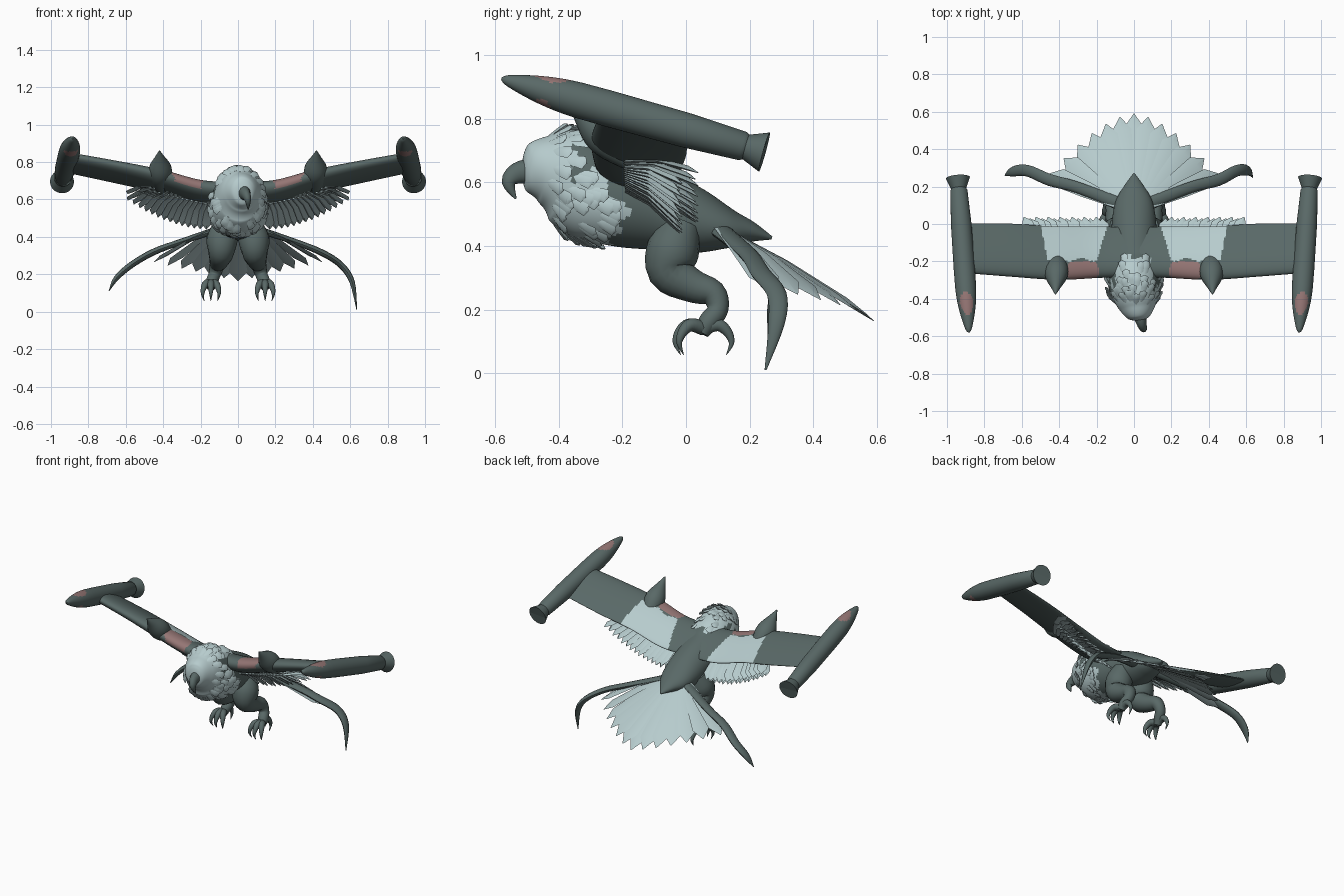
import bpy, bmesh, math, random
from mathutils import Vector

if "Cube" in bpy.data.objects:
    bpy.data.objects.remove(bpy.data.objects["Cube"])
random.seed(4)
X, Y = Vector((1, 0, 0)), Vector((0, 1, 0))
DARK, PALE, RED = 0, 1, 2


def material(name, colour):
    m = bpy.data.materials.new(name)
    m.use_nodes = True
    m.diffuse_color = (*colour, 1)
    m.node_tree.nodes["Principled BSDF"].inputs["Base Color"].default_value = (*colour, 1)
    return m


MATS = [material("slate_grey", (0.1, 0.14, 0.135)),
        material("pale_blue_grey", (0.47, 0.6, 0.61)),
        material("dusty_red", (0.3, 0.18, 0.175))]


def spline(rows, k):
    """Smoothly resample rows of numbers, k steps per segment."""
    if k == 1:
        return rows
    out = []
    for i in range(len(rows) - 1):
        p0, p1, p2 = rows[max(i - 1, 0)], rows[i], rows[i + 1]
        p3 = rows[min(i + 2, len(rows) - 1)]
        for j in range(k):
            t = j / k
            out.append([b + 0.5 * t * (c - a + t * (2*a - 5*b + 4*c - d + t * (3*(b - c) + d - a)))
                        for a, b, c, d in zip(p0, p1, p2, p3)])
    return out + [rows[-1]]


def tube(bm, rows, ref=X, n=16, k=4, taper=0.0):
    """Loft ellipses along rows of (x, y, z, side radius, normal radius)."""
    rows = spline(rows, k)
    pts = [Vector(r[:3]) for r in rows]
    rings = []
    for i, (p, r) in enumerate(zip(pts, rows)):
        t = (pts[min(i + 1, len(pts) - 1)] - pts[max(i - 1, 0)]).normalized()
        side = (ref - t * ref.dot(t)).normalized()
        up = t.cross(side)
        ring = []
        for j in range(n):
            a = math.tau * j / n
            ring.append(bm.verts.new(p + side * max(r[3], 0.001) * math.cos(a)
                        + up * max(r[4], 0.001) * math.sin(a) * (1 - taper * math.cos(a))))
        rings.append(ring)
    for a, b in zip(rings, rings[1:]):
        for j in range(n):
            bm.faces.new((a[j], a[(j + 1) % n], b[(j + 1) % n], b[j]))
    bm.faces.new(rings[0])
    bm.faces.new(rings[-1][::-1])


def feather(bm, base, tip, width, ref=None, droop=0.0):
    """Flat pointed blade with a central ridge."""
    d = tip - base
    ref = ref or Vector((d.y, -d.x, 0))
    shape = ((0, 0.5), (0.45, 0.85), (0.85, 1), (1, 0.04))
    tube(bm, [(*(base + d * t + Vector((0, 0, droop * t * (1 - t)))), width * w, 0.007 * w + 0.001)
              for t, w in shape], ref, n=4, k=1)


def dark(c, n):
    return DARK


def pale(c, n):
    return PALE


def finish(name, bm, rule=dark, angle=45):
    bmesh.ops.recalc_face_normals(bm, faces=bm.faces)
    for f in bm.faces:
        f.material_index = rule(f.calc_center_median(), f.normal)
        f.smooth = True
    mesh = bpy.data.meshes.new(name)
    bm.to_mesh(mesh)
    bm.free()
    for m in MATS:
        mesh.materials.append(m)
    mesh.set_sharp_from_angle(angle=math.radians(angle))
    ob = bpy.data.objects.new(name, mesh)
    bpy.context.collection.objects.link(ob)


# Head, chest and back in one loft; the pale hood has a jagged hem
def plumage(c, n):
    hem = -0.175 + 0.015 * math.sin(60 * c.x + 60 * c.z)
    if c.z < 0.65 or abs(c.x) > 0.1:
        hem -= 0.8 * abs(c.z - 0.5)
    cheek = abs(c.x) > 0.09 and -0.36 < c.y < -0.3 and 0.6 < c.z < 0.66
    return PALE if c.y < hem and not cheek else DARK


bm = bmesh.new()
tube(bm, [(0.03, -0.515, 0.64, 0.02, 0.02), (0.028, -0.5, 0.64, 0.058, 0.07),
          (0.02, -0.45, 0.64, 0.095, 0.105), (0.01, -0.38, 0.625, 0.125, 0.148),
          (0, -0.29, 0.58, 0.145, 0.165), (0, -0.2, 0.54, 0.145, 0.145),
          (0, -0.08, 0.51, 0.125, 0.125), (0, 0.04, 0.475, 0.115, 0.1),
          (0, 0.13, 0.455, 0.095, 0.065), (0, 0.2, 0.445, 0.055, 0.035),
          (0, 0.27, 0.425, 0.005, 0.005)], n=64, k=10)
bm.normal_update()
bmesh.ops.recalc_face_normals(bm, faces=bm.faces)
spots = [(f.calc_center_median(), f.normal.copy()) for f in bm.faces]
spots = [(c, n) for c, n in spots if c.y > -0.42 and plumage(c + Y * 0.035, n) == PALE]
finish("body", bm, plumage)

# Ruffled feathers on the crown and neck
bm = bmesh.new()
for c, n in random.sample(spots, 90):
    back = Vector((0, 1, -0.35))
    back = (back - n * back.dot(n)).normalized()
    feather(bm, c - back * 0.02 - n * 0.004, c + back * 0.045 + n * 0.014, 0.022, n.cross(back))
finish("neck_feathers", bm, pale)

# Hooked beak
bm = bmesh.new()
tube(bm, [(0.03, -0.48, 0.635, 0.038, 0.042), (0.04, -0.53, 0.628, 0.027, 0.034),
          (0.052, -0.557, 0.598, 0.018, 0.022), (0.055, -0.535, 0.548, 0.003, 0.003)])
finish("beak", bm)

# Tail fan
bm = bmesh.new()
COUNT = 13
for i in range(COUNT):
    u = 2 * i / (COUNT - 1) - 1
    feather(bm, Vector((0.09 * u, 0.11, 0.46)),
            Vector((0.45 * u, 0.59 - 0.32 * abs(u) ** 1.6, 0.165 + 0.1 * abs(u))),
            0.052, droop=0.05)
finish("tail_fan", bm, pale, 30)

# Curved tail horns along the fan's edges, the left one hanging lower
HORNS = {"left": [(0.06, 0.1, 0.455), (0.3, 0.195, 0.375), (0.45, 0.235, 0.315),
                  (0.55, 0.285, 0.25), (0.61, 0.285, 0.16), (0.635, 0.25, 0.01)],
         "right": [(-0.06, 0.1, 0.455), (-0.3, 0.195, 0.375), (-0.45, 0.235, 0.32),
                   (-0.57, 0.285, 0.25), (-0.65, 0.28, 0.18), (-0.69, 0.26, 0.11)]}
for side, path in HORNS.items():
    bm = bmesh.new()
    widths = (0.035, 0.03, 0.032, 0.031, 0.026, 0.003)
    tube(bm, [(*p, w, w * 0.55) for p, w in zip(path, widths)], Y, n=12)
    finish(side + "_tail_horn", bm)


# Red patch on the leading edge, pale patch over the inner rear
def wing_colour(c, n):
    x = abs(c.x)
    wobble = 0.01 * math.sin(50 * x)
    oval = ((x - 0.275) / 0.085) ** 4 + ((c.y + 0.25) / 0.05) ** 4
    if n.z > -0.35 and oval < 1:
        return RED
    if n.z > 0.1 and 0.14 - 0.3 * c.y < x < 0.5 + 0.2 * c.y and c.y > -0.19 + wobble:
        return PALE
    return DARK


# Red oval on top of the nose and a smaller one beneath
def pod_colour(c, n):
    top = n.z > 0 and ((c.y + 0.425) / 0.06) ** 2 + (n.x / 0.75) ** 2 < 1
    under = n.z < 0 and ((c.y + 0.45) / 0.03) ** 2 + (n.x / 0.8) ** 2 < 1
    return RED if top or under else DARK


for s, side in ((1, "left_"), (-1, "right_")):
    # Wing
    bm = bmesh.new()
    tube(bm, [(0, -0.15, 0.62, 0.14, 0.045), (s * 0.2, -0.15, 0.63, 0.145, 0.045),
              (s * 0.42, -0.155, 0.69, 0.15, 0.04), (s * 0.65, -0.14, 0.74, 0.15, 0.034),
              (s * 0.9, -0.13, 0.79, 0.14, 0.03)],
         Vector((0, 1, -0.36)), n=96, k=24, taper=0.45)
    finish(side + "wing", bm, wing_colour, 60)

    # Wingtip pod with flared tail
    nose, tail = Vector((s * 0.883, -0.58, 0.926)), Vector((s * 0.938, 0.2, 0.708))
    axis = (tail - nose).normalized()
    bm = bmesh.new()
    profile = [(0, 0.004), (0.015, 0.015), (0.05, 0.026), (0.1, 0.038), (0.15, 0.047),
               (0.2, 0.053), (0.25, 0.056), (0.35, 0.057), (0.6, 0.055), (0.79, 0.046),
               (0.8, 0.04), (0.86, 0.064), (0.855, 0.055), (0.825, 0.035)]
    nose_part = spline(profile[:7], 4)
    tube(bm, [(*(nose + axis * t), r, r) for t, r in nose_part + profile[7:]], n=40, k=1)
    finish(side + "wingtip_pod", bm, pod_colour, 35)

    # Forward-pointing spike on the wing
    bm = bmesh.new()
    tip, end = Vector((s * 0.42, -0.375, 0.86)), Vector((s * 0.41, -0.14, 0.64))
    tube(bm, [(*tip.lerp(end, t), r, r) for t, r in
              ((0, 0.003), (0.18, 0.028), (0.42, 0.06), (0.65, 0.058), (1, 0.02))], n=20)
    finish(side + "wing_spike", bm)

    # Two tiers of feathers hanging beneath the wing
    for tier, drop, reach, size in (("upper", 0, 0.03, 0.032), ("lower", 0.035, -0.02, 0.027)):
        bm = bmesh.new()
        for i in range(14):
            u = i / 13
            feather(bm, Vector((s * (0.15 + 0.32 * u), -0.19, 0.59 + 0.075 * u - drop / 2)),
                    Vector((s * (0.17 + 0.42 * u), reach + 0.008 * (i % 2),
                            0.475 + 0.155 * u ** 1.8 - drop)), size, droop=0.08)
        finish(side + tier + "_wing_feathers", bm, pale, 30)

    # Leg
    bm = bmesh.new()
    tube(bm, [(s * x, y, z, r, r) for x, y, z, r in
              ((0.07, -0.01, 0.47, 0.06), (0.085, -0.04, 0.39, 0.083), (0.09, -0.05, 0.32, 0.07),
               (0.1, 0.02, 0.275, 0.053), (0.11, 0.085, 0.25, 0.042), (0.125, 0.1, 0.2, 0.033),
               (0.14, 0.07, 0.16, 0.032), (0.145, 0.05, 0.125, 0.022))])
    finish(side + "leg", bm)

    # Clawed toes
    bm = bmesh.new()
    for angle in (-30, 0, 30, 180):
        a = math.radians(angle)
        d = Vector((math.sin(a), -math.cos(a), 0))
        foot = Vector((s * 0.145, 0.055, 0.14))
        tube(bm, [(*(foot + d * t + Vector((0, 0, h))), r, r) for t, h, r in
                  ((0, 0, 0.022), (0.045, 0.012, 0.021), (0.075, -0.01, 0.016),
                   (0.088, -0.045, 0.009), (0.072, -0.082, 0.001))],
             Vector((d.y, -d.x, 0)), n=10)
    finish(side + "toes", bm)
